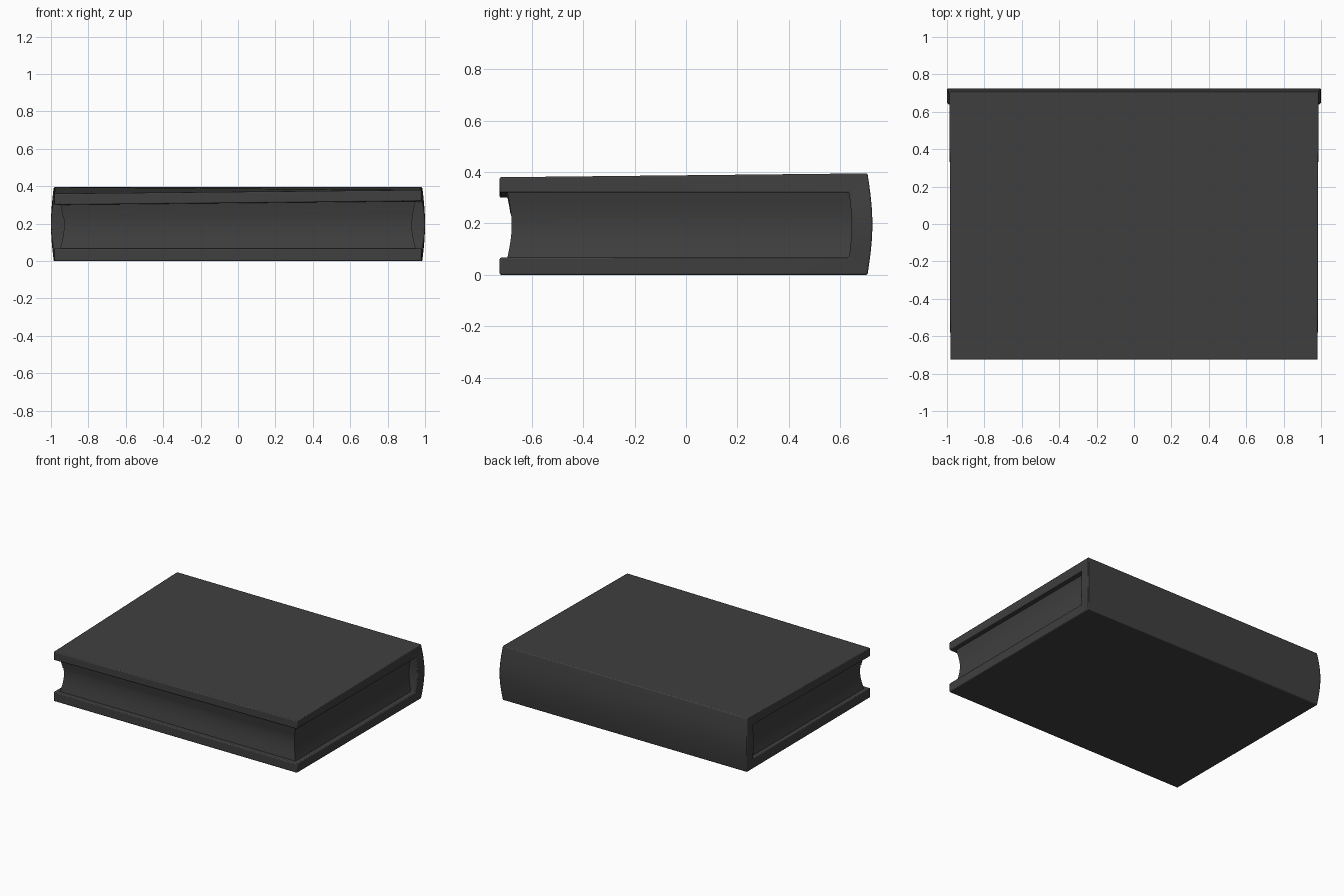
import bpy, bmesh, math

if "Cube" in bpy.data.objects:
    bpy.data.objects.remove(bpy.data.objects["Cube"])

mat = bpy.data.materials.new("dark_grey")
mat.diffuse_color = (0.05, 0.05, 0.05, 1)
mat.use_nodes = True
mat.node_tree.nodes["Principled BSDF"].inputs["Base Color"].default_value = mat.diffuse_color
N = 12


def finish(bm, name, bevel=0):
    bmesh.ops.recalc_face_normals(bm, faces=bm.faces)
    me = bpy.data.meshes.new(name)
    bm.to_mesh(me)
    bm.free()
    me.materials.append(mat)
    ob = bpy.data.objects.new(name, me)
    bpy.context.collection.objects.link(ob)
    bpy.context.view_layer.objects.active = ob
    ob.select_set(True)
    if bevel:
        m = ob.modifiers.new("soft_edges", "BEVEL")
        m.width = bevel
        m.segments = 2
        m.limit_method = "ANGLE"
        m.angle_limit = math.radians(40)
    bpy.ops.object.shade_smooth_by_angle(angle=math.radians(35))
    ob.select_set(False)
    return ob


def sag(x, y, z):
    # the loose left front corner of the upper board droops a little
    if z > 0.25:
        z -= 0.02 * (0.985 - x) / 1.97 * (0.7 - y) / 1.42
    return x, y, z


# Cover: outer/inner point pairs along a C section (lower board, spine, upper board)
pairs = [((-0.725, 0.0), (-0.725, 0.067), 0.982)]
for i in range(N + 1):
    t = i / N
    s = math.sin(math.pi * t)
    pairs.append(((0.706 + 0.019 * s, 0.395 * t),
                  (0.634 + 0.010 * s, 0.067 + 0.253 * t), 0.986 + 0.014 * s))
pairs.append(((-0.725, 0.38), (-0.725, 0.32), 0.982))

bm = bmesh.new()
rows = []
for o, n, x in pairs:
    rows.append([bm.verts.new(sag(sx * x, *p)) for sx, p in
                 ((-1, o), (1, o), (1, n), (-1, n))])
for a, b in zip(rows, rows[1:]):
    for k in range(4):
        j = (k + 1) % 4
        bm.faces.new((a[k], a[j], b[j], b[k]))
bm.faces.new(rows[0])
bm.faces.new(rows[-1])
finish(bm, "book_cover", 0.006)

# Page block: stacked rectangles with hollow fore edge and ends
bm = bmesh.new()
rows = []
for i in range(N + 1):
    t = i / N
    s = math.sin(math.pi * t)
    x, y0, y1 = 0.95 - 0.02 * s, -0.695 + 0.017 * s, 0.636 + 0.010 * s
    z = 0.065 + 0.257 * t
    rows.append([bm.verts.new(sag(a, b, z)) for a, b in
                 ((-x, y0), (x, y0), (x, y1), (-x, y1))])
for a, b in zip(rows, rows[1:]):
    for k in range(4):
        j = (k + 1) % 4
        bm.faces.new((a[k], a[j], b[j], b[k]))
bm.faces.new(rows[0])
bm.faces.new(rows[-1])
finish(bm, "page_block")
